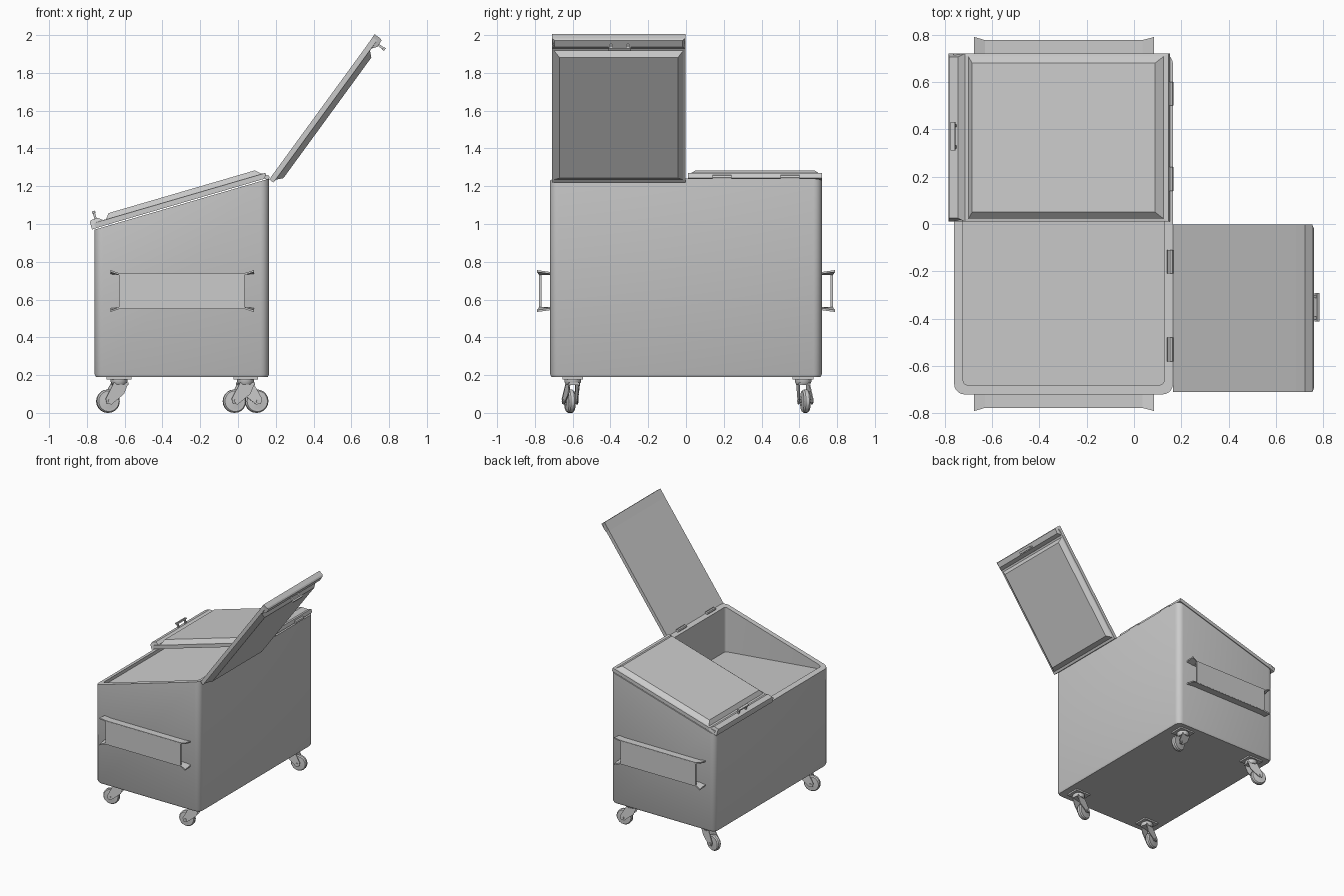
import bpy, bmesh, math
from mathutils import Vector, Matrix

if "Cube" in bpy.data.objects:
    bpy.data.objects.remove(bpy.data.objects["Cube"])

SLOPE = 0.292


def rim_z(x):
    return 1.24 + SLOPE * (x - 0.165)


def loft(name, loops, xf=None, smooth=False):
    """Skin a list of equal-length point loops and cap both ends."""
    bm = bmesh.new()
    rows = [[bm.verts.new(xf(Vector(p)) if xf else p) for p in lp] for lp in loops]
    n = len(rows[0])
    for a, b in zip(rows, rows[1:]):
        for i in range(n):
            j = (i + 1) % n
            bm.faces.new((a[i], a[j], b[j], b[i]))
    bm.faces.new(rows[0][::-1])
    bm.faces.new(rows[-1])
    bmesh.ops.recalc_face_normals(bm, faces=bm.faces)
    me = bpy.data.meshes.new(name)
    bm.to_mesh(me)
    bm.free()
    ob = bpy.data.objects.new(name, me)
    bpy.context.collection.objects.link(ob)
    if smooth:
        bpy.ops.object.select_all(action='DESELECT')
        ob.select_set(True)
        bpy.context.view_layer.objects.active = ob
        bpy.ops.object.shade_smooth_by_angle(angle=math.radians(35))
    return ob


def rect(x0, x1, y0, y1, z):
    return [(x0, y0, z), (x1, y0, z), (x1, y1, z), (x0, y1, z)]


def box(name, x0, x1, y0, y1, z0, z1, xf=None):
    return loft(name, [rect(x0, x1, y0, y1, z0), rect(x0, x1, y0, y1, z1)], xf)


def extrude_y(name, profile, y0, y1, xf=None):
    return loft(name, [[(x, y, z) for x, z in profile] for y in (y0, y1)], xf)


def round_rect(x0, x1, y0, y1, r, zf, seg=5):
    pts = []
    for cx, cy, a0 in ((x1 - r, y1 - r, 0), (x0 + r, y1 - r, 90),
                       (x0 + r, y0 + r, 180), (x1 - r, y0 + r, 270)):
        for k in range(seg + 1):
            a = math.radians(a0 + 90 * k / seg)
            x, y = cx + r * math.cos(a), cy + r * math.sin(a)
            pts.append((x, y, zf(x)))
    return pts


# Bin body: outer wall, sloped rim, inner wall and sloping inner floor
loft("bin_body", [
    round_rect(-0.752, 0.157, -0.712, 0.712, 0.04, lambda x: 0.19),
    round_rect(-0.76, 0.165, -0.72, 0.72, 0.045, lambda x: 0.205),
    round_rect(-0.76, 0.165, -0.72, 0.72, 0.045, rim_z),
    round_rect(-0.722, 0.127, -0.68, 0.68, 0.02, rim_z),
    round_rect(-0.722, 0.127, -0.68, 0.68, 0.02, lambda x: 0.87 - 0.1 * (x - 0.127)),
], smooth=True)


# Lids, built in (along, y, thickness) coordinates and swung about the hinge
def lid(name, hx, hz, angle, flip, length, y0, y1):
    u = Vector((math.cos(angle), 0, math.sin(angle)))
    n = Vector((u.z, 0, -u.x)) * flip
    origin = Vector((hx, 0, hz))

    def xf(p):
        return origin + u * p.x + n * p.z + Vector((0, p.y, 0))

    s1 = length - 0.085
    loft(name + "_panel", [
        rect(0, length - 0.02, y0, y1, 0),
        rect(0, length - 0.02, y0, y1, 0.028),
        rect(0.02, s1, y0 + 0.012, y1 - 0.012, 0.03),
        rect(0.05, s1 - 0.025, y0 + 0.04, y1 - 0.04, 0.057),
    ], xf)
    # front lip with slanted ends
    e = length
    lip = [(e - 0.07, 0.0), (e - 0.07, 0.03), (e - 0.045, 0.05),
           (e - 0.005, 0.047), (e, 0.035), (e, -0.002)]
    loft(name + "_lip", [[(s, y + d * (0.015 if t > 0.04 else 0), t) for s, t in lip]
                         for y, d in ((y0, 1), (y1, -1))], xf)
    # grab handle
    ym = (y0 + y1) / 2 + 0.005
    for k in (-1, 1):
        box(name + "_handle_post", e - 0.04, e - 0.028, ym + k * 0.045 - 0.006,
            ym + k * 0.045 + 0.006, 0.045, 0.08, xf)
    box(name + "_handle_bar", e - 0.043, e - 0.025, ym - 0.06, ym + 0.06, 0.078, 0.09, xf)


tilt = math.atan(SLOPE)
lid("closed_lid", 0.153, 1.243, math.pi + tilt, 1, 0.965, 0.01, 0.72)
lid("open_lid", 0.165, 1.236, math.radians(53.9), 1, 0.95, -0.71, -0.003)

# Hinges along the back edge
for y in (-0.53, -0.16, 0.19, 0.55):
    loft("hinge", [[(0.153 + 0.014 * math.cos(a * math.pi / 4), y + d,
                     1.247 + 0.012 * math.sin(a * math.pi / 4)) for a in range(8)]
                   for d in (-0.05, 0.05)], smooth=True)

# Fork pockets on both sides: outer plate plus top and bottom rails with flared ends
for side in (-1, 1):
    def mir(p, s=side):
        return Vector((p.x, p.y * s, p.z))
    box("pocket_plate", -0.63, 0.035, 0.766, 0.778, 0.553, 0.737, mir)
    for v in (-1, 1):
        loops = []
        for x, y, dz in ((-0.675, 0.79, 0.016), (-0.63, 0.777, 0),
                         (0.035, 0.777, 0), (0.085, 0.79, 0.016)):
            z = 0.645 + v * (0.09 + dz)
            zi = 0.645 + v * (0.09 + dz * 0.3)
            loops.append([(x, 0.71, zi - 0.005), (x, y, z - 0.005),
                          (x, y, z + 0.005), (x, 0.71, zi + 0.005)])
        loft("pocket_rail", loops, mir)


# Swivel casters
def ring(r, y, n=20, cx=-0.06, cz=0.062):
    return [(cx + r * math.cos(2 * math.pi * i / n), y,
             cz + r * math.sin(2 * math.pi * i / n)) for i in range(n)]


def caster(x, y, yaw):
    m = Matrix.Translation((x, y, 0)) @ Matrix.Rotation(yaw, 4, 'Z')

    def xf(p):
        return m @ p
    box("caster_plate", x - 0.065, x + 0.065, y - 0.055, y + 0.055, 0.178, 0.192)
    loft("caster_swivel", [[(r * math.cos(i * math.pi / 8), r * math.sin(i * math.pi / 8), z)
                            for i in range(16)]
                           for r, z in ((0.036, 0.15), (0.045, 0.165), (0.045, 0.18))],
         xf, True)
    loft("caster_wheel", [ring(0.018, -0.022), ring(0.04, -0.018), ring(0.055, -0.018),
                          ring(0.062, -0.009), ring(0.062, 0.009), ring(0.055, 0.018),
                          ring(0.04, 0.018), ring(0.018, 0.022)], xf, True)
    loft("caster_axle", [ring(0.01, -0.042, 8), ring(0.01, 0.042, 8)], xf)
    leg = [(0.045, 0.16), (-0.035, 0.16), (-0.082, 0.075), (-0.075, 0.048),
           (-0.05, 0.045), (0.02, 0.1)]
    for k in (-1, 1):
        loft("caster_fork", [[(px, k * (d + (0.01 if pz < 0.09 else 0)), pz)
                              for px, pz in leg] for d in (0.023, 0.029)], xf)
    box("caster_crown", -0.035, 0.045, -0.029, 0.029, 0.147, 0.16, xf)


caster(-0.63, -0.60, 0.25)
caster(-0.63, 0.62, -0.2)
caster(0.04, -0.60, 0.2)
caster(0.04, 0.62, math.pi + 0.2)
